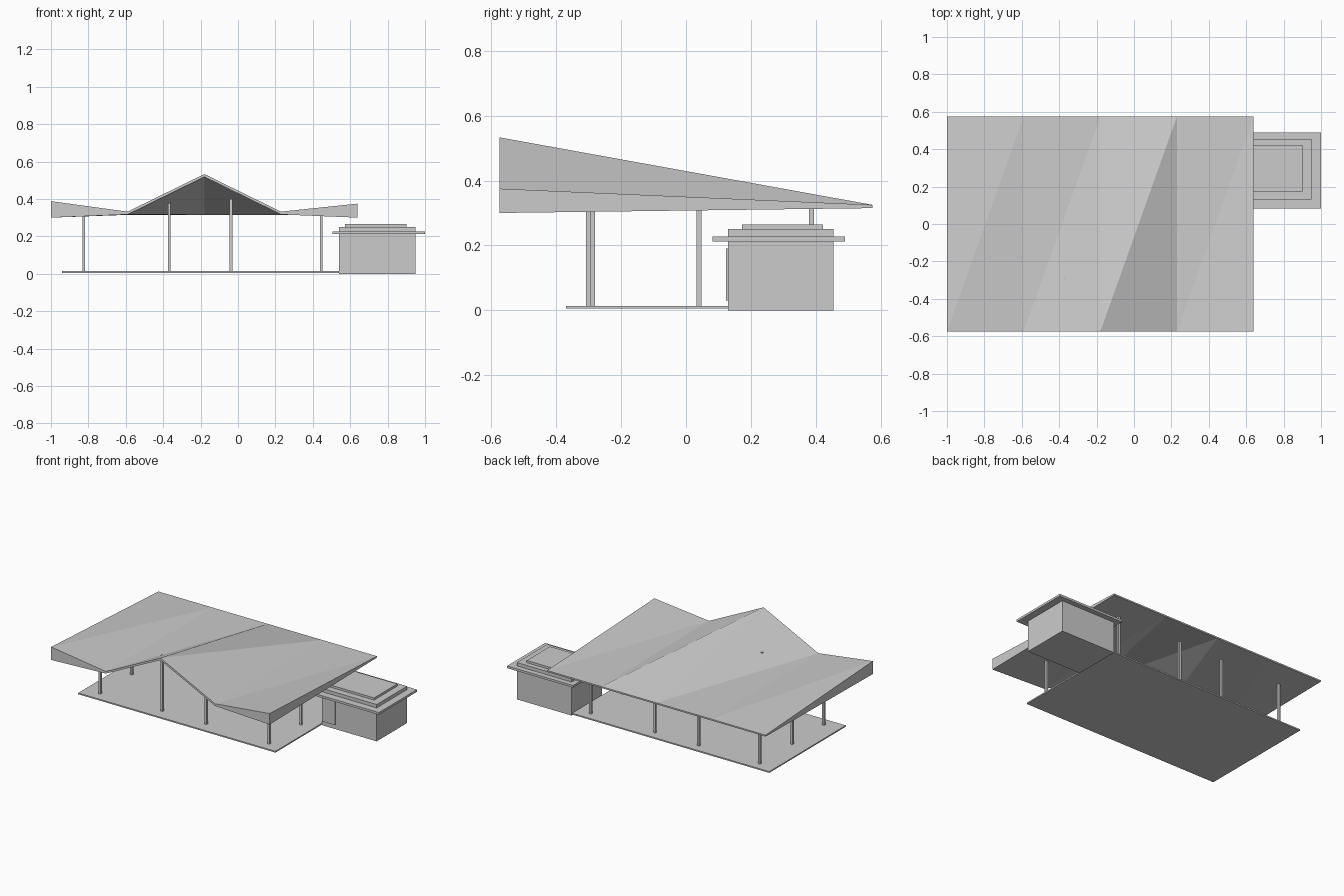
import bpy, bmesh

if "Cube" in bpy.data.objects:
    bpy.data.objects.remove(bpy.data.objects["Cube"])


def box(name, x0, x1, y0, y1, z0, z1):
    bm = bmesh.new()
    bmesh.ops.create_cube(bm, size=1)
    for v in bm.verts:
        v.co = ((x0 + x1) / 2 + v.co.x * (x1 - x0),
                (y0 + y1) / 2 + v.co.y * (y1 - y0),
                (z0 + z1) / 2 + v.co.z * (z1 - z0))
    return finish(name, bm)


def finish(name, bm):
    bmesh.ops.recalc_face_normals(bm, faces=bm.faces)
    mesh = bpy.data.meshes.new(name)
    bm.to_mesh(mesh)
    bm.free()
    ob = bpy.data.objects.new(name, mesh)
    bpy.context.collection.objects.link(ob)
    return ob


# Folded roof: gabled front edge that flattens to a straight back edge
xs = [-1.0, -0.59, -0.18, 0.23, 0.64]
front_top = [0.388, 0.332, 0.533, 0.332, 0.375]
front_bottom = [0.30, 0.317, 0.518, 0.317, 0.30]
Y = 0.575
bm = bmesh.new()
rows = {
    "ft": [bm.verts.new((x, -Y, z)) for x, z in zip(xs, front_top)],
    "fb": [bm.verts.new((x, -Y, z)) for x, z in zip(xs, front_bottom)],
    "bt": [bm.verts.new((x, Y, 0.325)) for x in xs],
    "bb": [bm.verts.new((x, Y, 0.315)) for x in xs],
}
for i in range(4):
    for f, b in (("ft", "bt"), ("fb", "bb")):
        a, c, d, e = rows[f][i], rows[f][i + 1], rows[b][i + 1], rows[b][i]
        bm.faces.new((a, c, d))
        bm.faces.new((a, d, e))
    for t, u in (("ft", "fb"), ("bt", "bb")):
        bm.faces.new((rows[t][i], rows[t][i + 1], rows[u][i + 1], rows[u][i]))
for i in (0, 4):
    bm.faces.new([rows[k][i] for k in ("ft", "bt", "bb", "fb")])
finish("folded_roof", bm)

# Floor slab
box("floor_slab", -0.94, 0.54, -0.37, 0.45, 0.005, 0.014)

# Posts: front row, back row and one in the middle of each side
posts = [("front_post", -0.825, -0.30, 0.31), ("front_post", -0.368, -0.288, 0.392),
         ("front_post", -0.038, -0.288, 0.40), ("front_post", 0.445, -0.30, 0.31),
         ("side_post", -0.825, 0.04, 0.315), ("side_post", 0.445, 0.04, 0.315)]
posts += [("back_post", x, 0.387, 0.32) for x in (-0.825, -0.368, -0.038, 0.445)]
for name, x, y, top in posts:
    w = 0.0075
    box(name, x - w, x + w, y - w, y + w, 0.012, top)

# Side building with stepped flat roof
box("building_walls", 0.54, 0.95, 0.13, 0.455, 0.0, 0.25)
box("building_eave", 0.505, 1.0, 0.082, 0.49, 0.212, 0.227)
box("building_roof_cap", 0.572, 0.90, 0.173, 0.422, 0.25, 0.265)
box("building_door", 0.545, 0.64, 0.123, 0.131, 0.03, 0.19)
